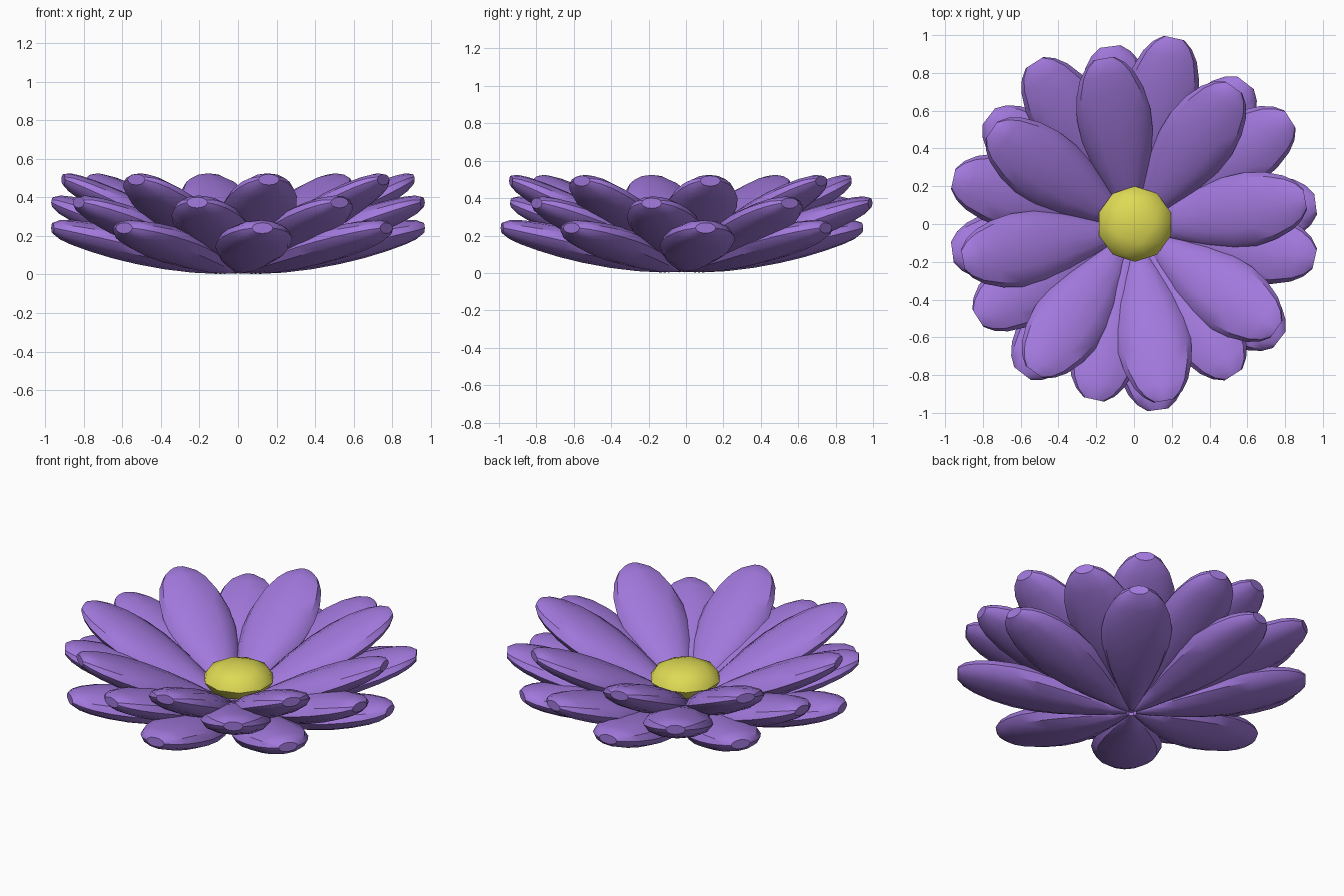
import bpy, bmesh, math
from mathutils import Matrix, Vector

if "Cube" in bpy.data.objects:
    bpy.data.objects.remove(bpy.data.objects["Cube"])


def material(name, rgb):
    m = bpy.data.materials.new(name)
    m.diffuse_color = (*rgb, 1)
    m.use_nodes = True
    m.node_tree.nodes["Principled BSDF"].inputs["Base Color"].default_value = m.diffuse_color
    return m


purple = material("petal purple", (0.36, 0.19, 0.72))
yellow = material("centre yellow", (0.73, 0.70, 0.09))

# stations along one petal: fraction of length, half width, half thickness
STATIONS = [(0.03, 0.022, 0.022), (0.12, 0.055, 0.045), (0.25, 0.105, 0.067),
            (0.40, 0.156, 0.082), (0.55, 0.190, 0.088), (0.68, 0.197, 0.086),
            (0.80, 0.180, 0.077), (0.90, 0.145, 0.064), (0.96, 0.105, 0.050),
            (1.0, 0.055, 0.028)]
SIDES = 12


def petal(bm, length, base, slope, angle, shift_y):
    """Puffy tilted petal lofted from oval rings."""
    turn = Matrix.Translation((0, shift_y, 0)) @ Matrix.Rotation(math.radians(angle), 4, 'Z')
    rings = []
    for f, w, h in STATIONS:
        r = f * length
        z = base + slope * r
        ring = []
        for i in range(SIDES):
            a = math.tau * i / SIDES
            p = Vector((r, w * math.cos(a), z + h * math.sin(a)))
            ring.append(bm.verts.new(turn @ p))
        rings.append(ring)
    for a, b in zip(rings, rings[1:]):
        for i in range(SIDES):
            j = (i + 1) % SIDES
            bm.faces.new((a[i], a[j], b[j], b[i]))
    bm.faces.new(rings[0][::-1])
    bm.faces.new(rings[-1])


def finish(bm, name, mat):
    bmesh.ops.recalc_face_normals(bm, faces=bm.faces)
    me = bpy.data.meshes.new(name)
    bm.to_mesh(me)
    bm.free()
    me.materials.append(mat)
    ob = bpy.data.objects.new(name, me)
    bpy.context.collection.objects.link(ob)
    bpy.ops.object.select_all(action='DESELECT')
    ob.select_set(True)
    bpy.context.view_layer.objects.active = ob
    bpy.ops.object.shade_smooth_by_angle(angle=math.radians(35))
    return ob


# three layers of eight petals: name, length, base height, slope, first angle, y shift
for name, length, base, slope, start, shift in [
        ("lower_petals", 0.97, 0.022, 0.225, 7.5, -0.022),
        ("middle_petals", 0.98, 0.035, 0.345, -12.5, 0.028),
        ("upper_petals", 0.92, 0.055, 0.475, 10, -0.03)]:
    bm = bmesh.new()
    for k in range(8):
        petal(bm, length, base, slope, start + 45 * k, shift)
    finish(bm, name, purple)

# flattened ball in the middle
bm = bmesh.new()
bmesh.ops.create_icosphere(bm, subdivisions=2, radius=1)
bmesh.ops.scale(bm, vec=(0.2, 0.2, 0.1), verts=bm.verts)
bmesh.ops.translate(bm, vec=(0.005, 0, 0.225), verts=bm.verts)
finish(bm, "flower_centre", yellow)
